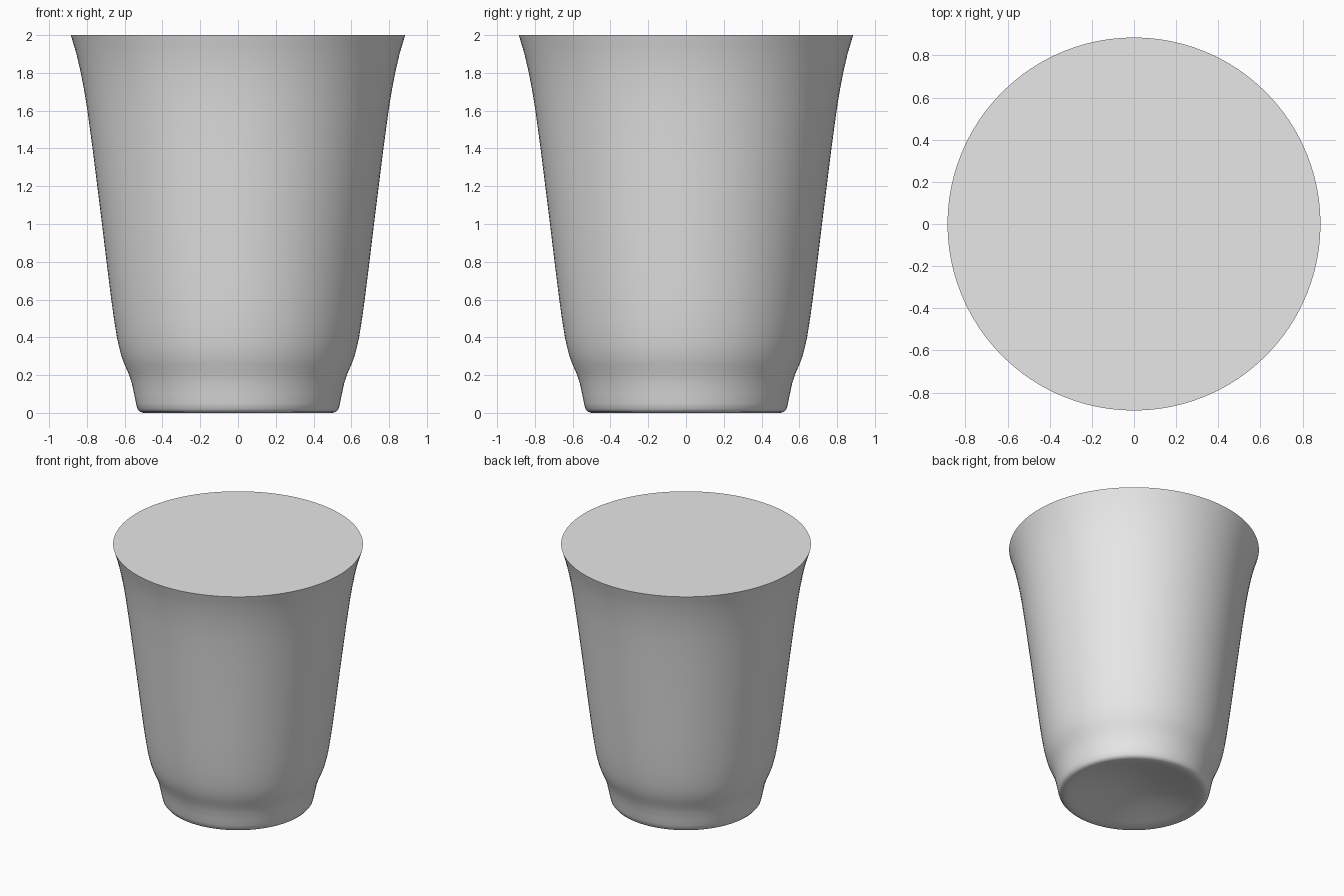
import bpy
import bmesh
import math
from mathutils import Vector

SEGMENTS = 96

cube = bpy.data.objects.get("Cube")
if cube:
    bpy.data.objects.remove(cube, do_unlink=True)

# Single neutral material
grey = bpy.data.materials.new("light_grey")
grey.use_nodes = True
colour = (0.8, 0.8, 0.8, 1.0)
grey.diffuse_color = colour
grey.node_tree.nodes["Principled BSDF"].inputs["Base Color"].default_value = colour

# Half profile (radius, height): recessed base, foot, waist, flared wall
profile = [
    (0, 0.09), (0.15, 0.075), (0.3, 0.045), (0.42, 0.015), (0.47, 0.003),
    (0.5, 0), (0.52, 0.006), (0.532, 0.02), (0.54, 0.05), (0.55, 0.1),
    (0.563, 0.16), (0.58, 0.21), (0.6, 0.255), (0.617, 0.3), (0.63, 0.35),
    (0.641, 0.4), (0.657, 0.5), (0.671, 0.6), (0.696, 0.8), (0.72, 1.0),
    (0.745, 1.2), (0.77, 1.4), (0.797, 1.6), (0.813, 1.7), (0.832, 1.8),
    (0.855, 1.9), (0.87, 1.95), (0.885, 2.0), (0, 2.0),
]


def lathe(name, points, material):
    """Spin a half profile around the z axis into a closed solid."""
    bm = bmesh.new()
    verts = [bm.verts.new((r, 0, z)) for r, z in points]
    edges = [bm.edges.new(pair) for pair in zip(verts, verts[1:])]
    bmesh.ops.spin(bm, geom=verts + edges, cent=Vector(), axis=(0, 0, 1),
                   angle=math.tau, steps=SEGMENTS, use_merge=False)
    bmesh.ops.remove_doubles(bm, verts=bm.verts, dist=0.0005)
    bmesh.ops.recalc_face_normals(bm, faces=bm.faces)
    mesh = bpy.data.meshes.new(name)
    bm.to_mesh(mesh)
    bm.free()
    mesh.materials.append(material)
    obj = bpy.data.objects.new(name, mesh)
    bpy.context.collection.objects.link(obj)
    return obj


# Cup body with flat closed top
cup = lathe("cup_body", profile, grey)
bpy.ops.object.select_all(action="DESELECT")
cup.select_set(True)
bpy.context.view_layer.objects.active = cup
bpy.ops.object.shade_smooth_by_angle(angle=math.radians(40))
